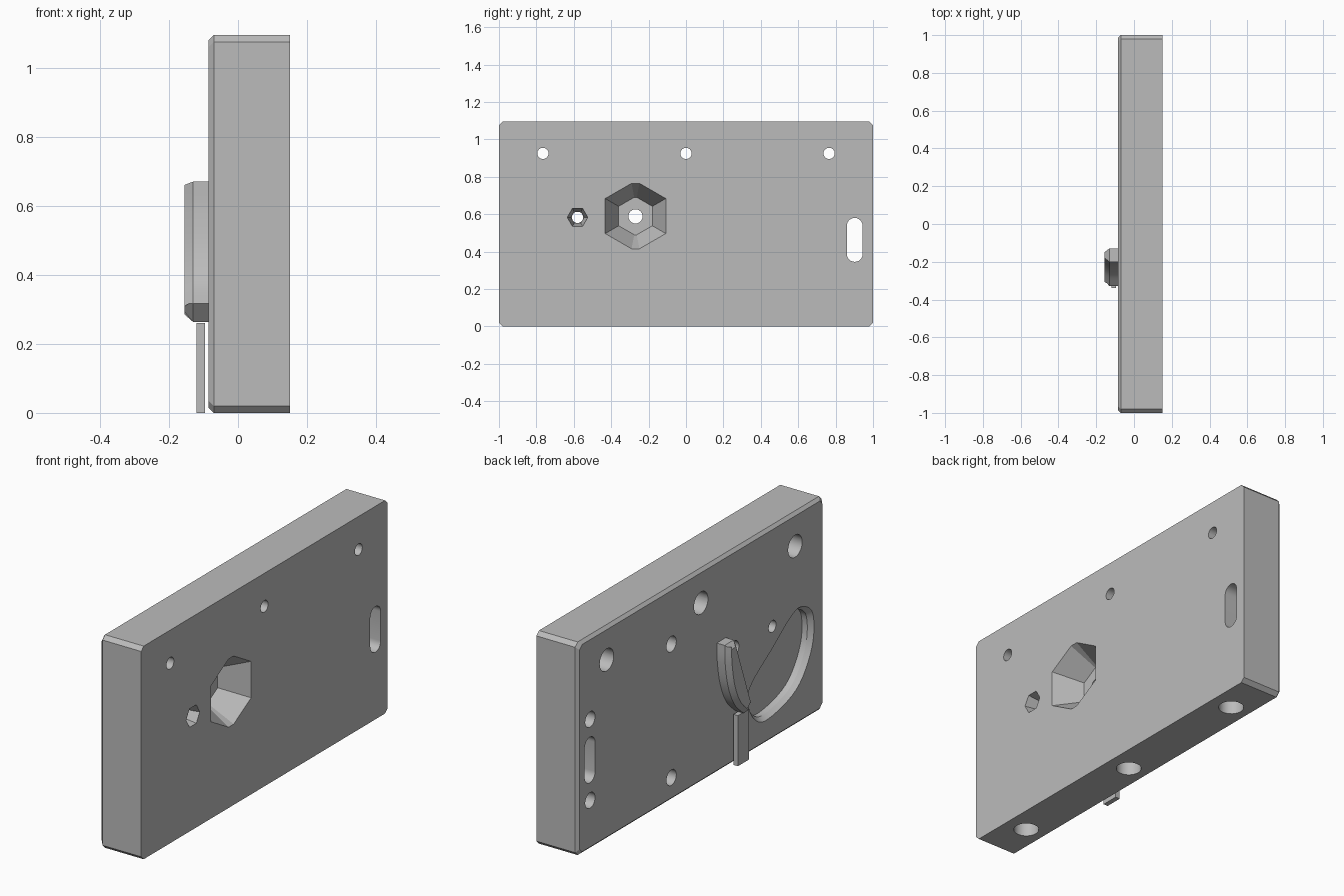
import bpy, bmesh, math
from mathutils import Vector

if "Cube" in bpy.data.objects:
    bpy.data.objects.remove(bpy.data.objects["Cube"], do_unlink=True)

grey = bpy.data.materials.new("plain_grey")
grey.use_nodes = True
color = (0.5, 0.5, 0.5, 1)
grey.diffuse_color = color
grey.node_tree.nodes["Principled BSDF"].inputs["Base Color"].default_value = color

BACK, FACE = -0.085, 0.15      # the two broad sides of the slab, along x


def loft(name, layers, axis="x"):
    """Closed solid through stacked outlines: [(position, [(a, b), ...]), ...]."""
    bm = bmesh.new()
    rings = []
    for d, pts in layers:
        rings.append([bm.verts.new((d, a, b) if axis == "x" else (a, b, d)) for a, b in pts])
    for lo, hi in zip(rings, rings[1:]):
        for i in range(len(lo)):
            j = (i + 1) % len(lo)
            bm.faces.new((lo[i], lo[j], hi[j], hi[i]))
    bm.faces.new(rings[0])
    bm.faces.new(rings[-1])
    bmesh.ops.recalc_face_normals(bm, faces=bm.faces)
    mesh = bpy.data.meshes.new(name)
    bm.to_mesh(mesh)
    bm.free()
    mesh.materials.append(grey)
    ob = bpy.data.objects.new(name, mesh)
    bpy.context.collection.objects.link(ob)
    return ob


def ngon(c, r, n=32, turn=0.0):
    return [(c[0] + r * math.cos(turn + math.tau * i / n),
             c[1] + r * math.sin(turn + math.tau * i / n)) for i in range(n)]


def chamfered_box(inset, cut=0.02):
    y, lo, hi = 1 - inset, inset, 1.095 - inset
    return [(-y + cut, lo), (y - cut, lo), (y, lo + cut), (y, hi - cut),
            (y - cut, hi), (-y + cut, hi), (-y, hi - cut), (-y, lo + cut)]


def spline(pts, closed, steps=6):
    """Smooth curve through the points."""
    v = [Vector(p) for p in pts]
    n, out = len(v), []
    for i in range(n if closed else n - 1):
        k = [j % n if closed else min(max(j, 0), n - 1) for j in (i - 1, i, i + 1, i + 2)]
        a, b, c, d = (v[j] for j in k)
        for s in range(steps):
            t = s / steps
            out.append(0.5 * (2 * b + (c - a) * t + (2 * a - 5 * b + 4 * c - d) * t * t
                              + (3 * b - a - 3 * c + d) * t ** 3))
    return out if closed else out + [v[-1]]


slab = loft("slab", [(BACK, chamfered_box(0.015)), (BACK + 0.015, chamfered_box(0)),
                     (FACE, chamfered_box(0))])
cutters = []


def cut(name, layers, axis="x"):
    cutters.append(loft(name, layers, axis))


def bore(name, c, r, x0, x1):
    cut(name, [(x0, ngon(c, r)), (x1, ngon(c, r))])


# Through bolt holes with counterbores, and matching sockets in the underside
for y in (-0.765, 0, 0.765):
    bore("bolt_hole", (y, 0.925), 0.03, -0.2, 0.2)
    bore("counterbore", (y, 0.925), 0.057, -0.2, 0.04)
    cut("underside_socket", [(-0.1, ngon((0.033, y), 0.06)), (0.2, ngon((0.033, y), 0.06))], "z")

# Blind holes, placed symmetrically about the slot
for dz in (-1, 1):
    bore("inner_blind_hole", (0.24, 0.4625 + dz * 0.343), 0.04, -0.2, 0.04)
    bore("outer_blind_hole", (0.9, 0.4625 + dz * 0.208), 0.04, -0.2, 0.04)

# Slot right through the slab
arc = [math.pi * i / 12 for i in range(13)]
slot = [(0.902 + 0.0425 * math.cos(a), 0.5375 + 0.0425 * math.sin(a)) for a in arc]
slot += [(0.902 - 0.0425 * math.cos(a), 0.3875 - 0.0425 * math.sin(a)) for a in arc]
cut("slot", [(-0.2, slot), (0.2, slot)])


# Large tapered hexagon recess with blunted top and bottom points
def blunt_hex(flat, blunt):
    tall = flat * 1.155
    side, b = tall / 2, (tall - blunt) * 1.73
    q = [(flat, side), (b, blunt), (-b, blunt), (-flat, side)]
    return [(-0.27 + y, 0.59 + z) for y, z in q + [(-y, -z) for y, z in q]]


cut("large_hex_recess", [(0.01, blunt_hex(0.09, 0.1)), (FACE, blunt_hex(0.162, 0.175)),
                         (0.2, blunt_hex(0.162, 0.175))])
bore("large_recess_hole", (-0.27, 0.588), 0.038, -0.2, 0.1)

# Small tapered hexagon recess
c = (-0.58, 0.583)
cut("small_hex_recess", [(0.06, ngon(c, 0.036, 6)), (FACE, ngon(c, 0.055, 6)),
                         (0.2, ngon(c, 0.055, 6))])
bore("small_recess_hole", c, 0.03, -0.2, 0.1)

# Shallow rounded pocket in the back, with a sloping rim
rim = spline([(-0.38, 0.28), (-0.42, 0.36), (-0.58, 0.47), (-0.74, 0.58), (-0.83, 0.59),
              (-0.91, 0.52), (-0.9, 0.35), (-0.775, 0.185), (-0.54, 0.12), (-0.43, 0.165)], True)
mid = sum(rim, Vector((0, 0))) / len(rim)
floor = [mid + (p - mid) * 0.93 for p in rim]
cut("pocket", [(-0.2, rim), (BACK, rim), (BACK + 0.025, floor), (BACK + 0.055, floor)])

for cutter in cutters:
    mod = slab.modifiers.new(cutter.name, "BOOLEAN")
    mod.operation, mod.solver, mod.object = "DIFFERENCE", "EXACT", cutter
    cutter.hide_render = True

# Bake the cuts and drop the cutters
bpy.context.view_layer.update()
graph = bpy.context.evaluated_depsgraph_get()
baked = bpy.data.meshes.new_from_object(slab.evaluated_get(graph))
slab.modifiers.clear()
slab.data = baked
for cutter in cutters:
    bpy.data.objects.remove(cutter, do_unlink=True)

# Curved hook standing out from the back, with chamfered outer edges
path = spline([(-0.165, 0.67), (-0.168, 0.58), (-0.19, 0.46), (-0.235, 0.36), (-0.305, 0.29)], False)


def strip(half, trim):
    left, right = [], []
    for i, p in enumerate(path):
        t = (path[min(i + 1, len(path) - 1)] - path[max(i - 1, 0)]).normalized()
        p = p + t * (trim if i == 0 else -trim if i == len(path) - 1 else 0)
        n = Vector((-t.y, t.x)) * half
        left.append(p + n)
        right.append(p - n)
    return left + right[::-1]


hook = loft("hook", [(BACK, strip(0.036, 0)), (-0.13, strip(0.036, 0)), (-0.155, strip(0.016, 0.022))])

# Thin tab hanging below the hook
tab = loft("tab", [(x, [(-0.34, 0), (-0.25, 0), (-0.25, 0.26), (-0.34, 0.26)]) for x in (-0.12, -0.095)])

# Smooth the curved walls, keep the edges sharp
for ob in (slab, hook):
    bpy.ops.object.select_all(action="DESELECT")
    ob.select_set(True)
    bpy.context.view_layer.objects.active = ob
    bpy.ops.object.shade_smooth_by_angle(angle=math.radians(25))
